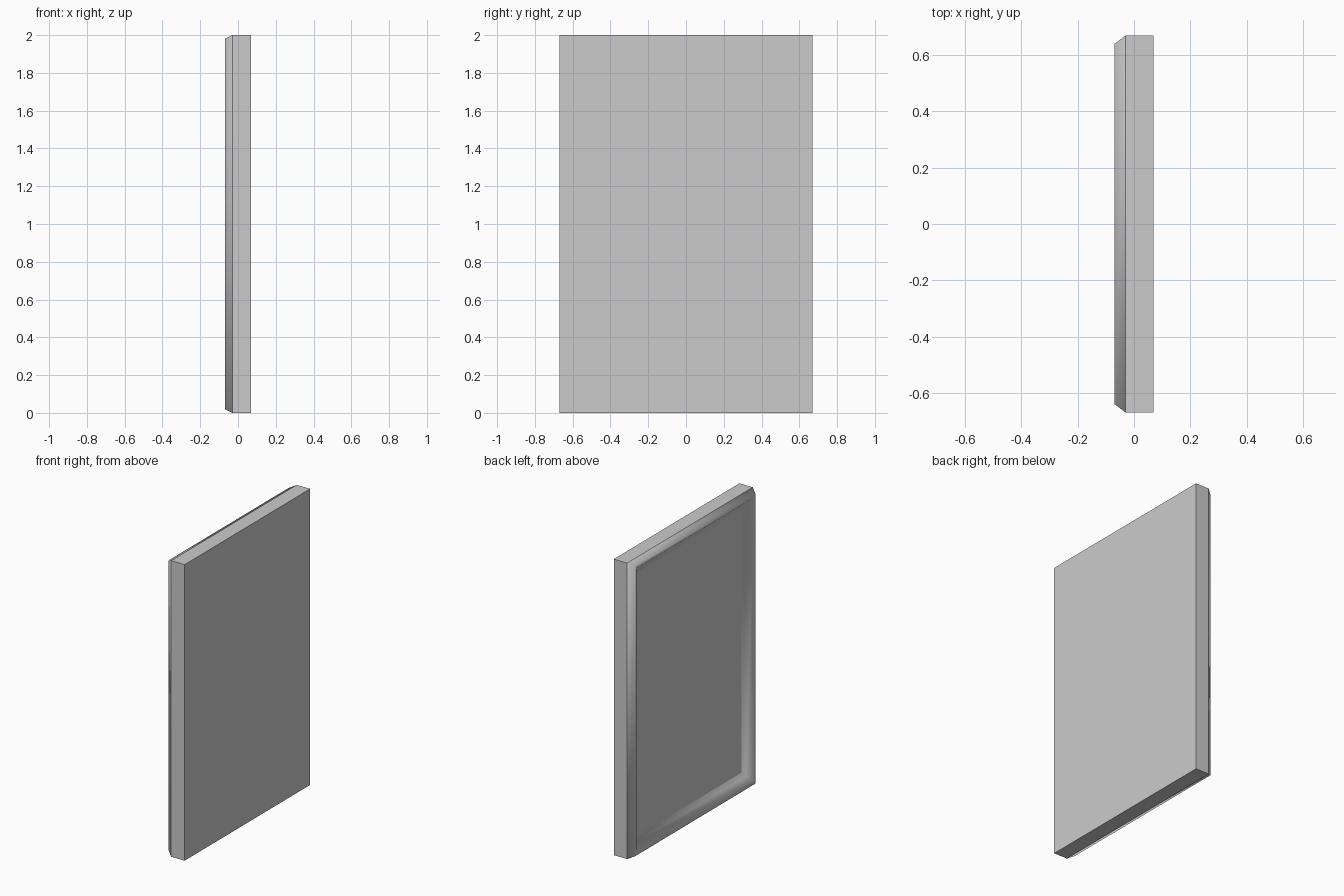
import bpy, bmesh

cube = bpy.data.objects.get("Cube")
if cube:
    bpy.data.objects.remove(cube, do_unlink=True)

HALF_W, HEIGHT = 0.67, 2.0


def make_material(name, rgb):
    mat = bpy.data.materials.new(name)
    mat.use_nodes = True
    mat.diffuse_color = (*rgb, 1)
    mat.node_tree.nodes["Principled BSDF"].inputs["Base Color"].default_value = (*rgb, 1)
    return mat


grey = make_material("plain grey", (0.6, 0.6, 0.6))

# Moulding profile from the flat rear to the recessed panel:
# (depth x, inset from the sides, inset from top and bottom, crease)
profile = [
    (0.07, 0.0, 0.0, True),
    (-0.03, 0.0, 0.0, True),
    (-0.07, 0.03, 0.02, False),
    (-0.068, 0.047, 0.045, False),
    (-0.038, 0.08, 0.08, False),
    (-0.02, 0.104, 0.11, True),
]

bm = bmesh.new()


def ring(x, side, end):
    y, low, high = HALF_W - side, end, HEIGHT - end
    return [bm.verts.new((x, a, b)) for a, b in ((-y, low), (y, low), (y, high), (-y, high))]


rings = [ring(*p[:3]) for p in profile]

# Rear board and recessed panel
bm.faces.new(rings[0])
bm.faces.new(rings[-1])

# Frame: bridge each ring to the next
for a, b in zip(rings, rings[1:]):
    for i in range(4):
        j = (i + 1) % 4
        bm.faces.new((a[i], a[j], b[j], b[i]))
bmesh.ops.recalc_face_normals(bm, faces=bm.faces[:])

# Smooth moulding with crisp box edges and panel outline
for face in bm.faces:
    face.smooth = True
for (x, side, end, crease), loop in zip(profile, rings):
    if crease:
        for i in range(4):
            bm.edges.get((loop[i], loop[(i + 1) % 4])).smooth = False
for a, b in zip(rings[0], rings[1]):
    bm.edges.get((a, b)).smooth = False

mesh = bpy.data.meshes.new("framed_panel")
bm.to_mesh(mesh)
bm.free()
mesh.materials.append(grey)
bpy.context.collection.objects.link(bpy.data.objects.new("framed_panel", mesh))
